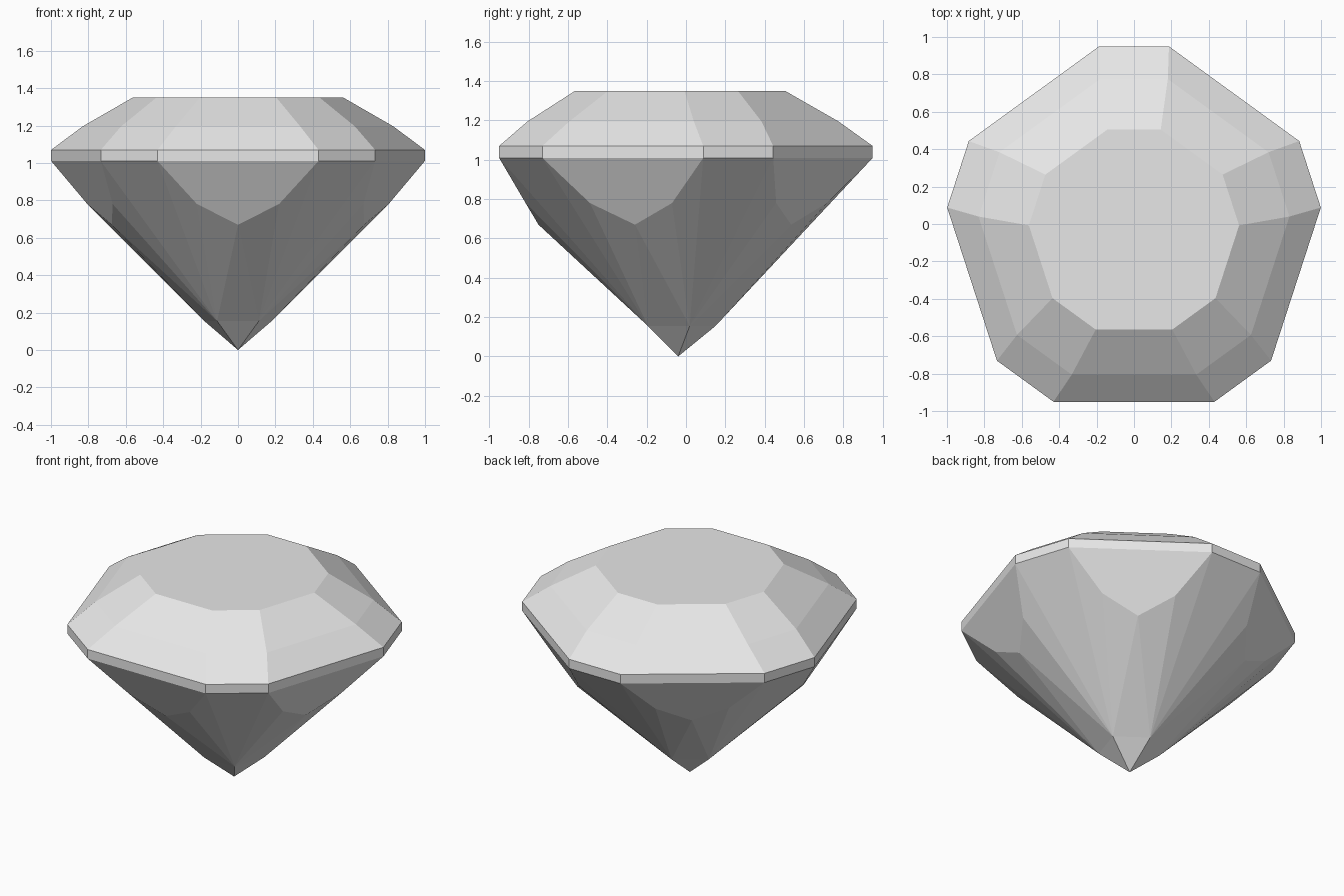
import bpy
import bmesh
from math import radians, cos, sin

SIDES = 5
STEP = 360 / SIDES
CENTRE_Y = -0.04

cube = bpy.data.objects.get("Cube")
if cube:
    bpy.data.objects.remove(cube, do_unlink=True)

stone = bpy.data.materials.new("pale_grey_stone")
stone.use_nodes = True
grey = (0.8, 0.8, 0.8, 1)
stone.diffuse_color = grey
stone.node_tree.nodes["Principled BSDF"].inputs["Base Color"].default_value = grey

bm = bmesh.new()


def vert(radius, angle, z):
    """Vertex in polar form; angle 0 is the front."""
    a = radians(angle - 90)
    return bm.verts.new((radius * cos(a), CENTRE_Y + radius * sin(a), z))


def ring(radius, spread, z):
    """Ten corners: one pair around each of the five main directions."""
    return [vert(radius, k * STEP + s * spread, z)
            for k in range(SIDES) for s in (-1, 1)]


def bridge(lower, upper):
    n = len(lower)
    for i in range(n):
        j = (i + 1) % n
        bm.faces.new((lower[i], lower[j], upper[j], upper[i]))


# Girdle band, crown steps and flat table
girdle_low = ring(1.007, 25.3, 1.01)
girdle_top = ring(1.007, 25.3, 1.07)
crown_mid = ring(0.835, 23.5, 1.195)
table = ring(0.563, 21.3, 1.35)
bridge(girdle_low, girdle_top)
bridge(girdle_top, crown_mid)
bridge(crown_mid, table)
bm.faces.new(table)

# Pavilion: kite facets, long slivers and pointed tip
kite_mid = ring(0.806, 15.8, 0.78)
kite_tip = [vert(0.71, k * STEP, 0.67) for k in range(SIDES)]
culet = [vert(0.19, (k + 0.5) * STEP, 0.155) for k in range(SIDES)]
point = vert(0, 0, 0)

for k in range(SIDES):
    a, b = 2 * k, 2 * k + 1
    after = (b + 1) % (2 * SIDES)
    left, right = culet[k - 1], culet[k]
    tip = kite_tip[k]
    bm.faces.new((girdle_low[b], girdle_low[a], kite_mid[a], tip, kite_mid[b]))
    bm.faces.new((kite_mid[b], tip, right))
    bm.faces.new((tip, kite_mid[a], left))
    bm.faces.new((girdle_low[b], kite_mid[b], right))
    bm.faces.new((kite_mid[a], girdle_low[a], left))
    bm.faces.new((girdle_low[after], girdle_low[b], right))
    bm.faces.new((tip, left, right))
    bm.faces.new((right, left, point))

bmesh.ops.recalc_face_normals(bm, faces=bm.faces[:])
mesh = bpy.data.meshes.new("cut_gem")
bm.to_mesh(mesh)
bm.free()
mesh.materials.append(stone)
gem = bpy.data.objects.new("cut_gem", mesh)
bpy.context.collection.objects.link(gem)
